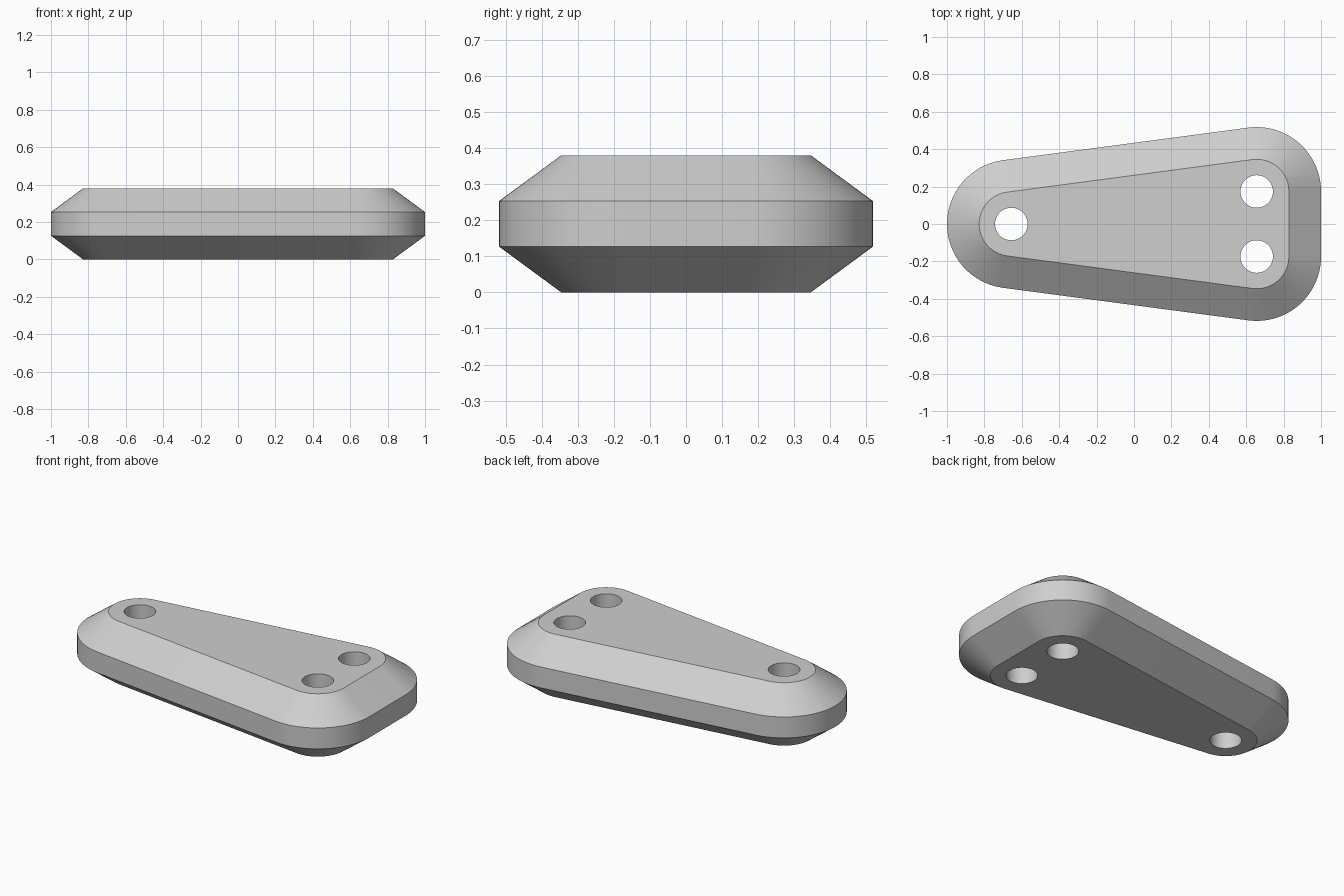
import bpy
import bmesh
from math import atan2, cos, sin, pi, radians

cube = bpy.data.objects.get("Cube")
if cube:
    bpy.data.objects.remove(cube, do_unlink=True)

# Hole centres, which are also the corner centres of the plate outline
END_X, SIDE_Y = 0.656, 0.174
CORNERS = [(END_X, -SIDE_Y), (END_X, SIDE_Y), (-END_X, 0)]
INNER, OUTER, HOLE = 0.172, 0.344, 0.087
HEIGHT = 0.38
STEPS = 28

grey = bpy.data.materials.new("light grey")
grey.use_nodes = True
colour = (0.62, 0.62, 0.62, 1)
grey.diffuse_color = colour
grey.node_tree.nodes["Principled BSDF"].inputs["Base Color"].default_value = colour


def outline(radius):
    """Rounded triangle: tangent arcs around the three corners."""
    tilt = pi / 2 + atan2(SIDE_Y, 2 * END_X)
    spans = [(-tilt, 0), (0, tilt), (tilt, 2 * pi - tilt)]
    points = []
    for (cx, cy), (start, end) in zip(CORNERS, spans):
        for i in range(STEPS + 1):
            a = start + (end - start) * i / STEPS
            points.append((cx + radius * cos(a), cy + radius * sin(a)))
    return points


# Plate body: four stacked outlines give the chamfered edge
bm = bmesh.new()
levels = [(INNER, 0), (OUTER, HEIGHT / 3), (OUTER, HEIGHT * 2 / 3), (INNER, HEIGHT)]
rings = [[bm.verts.new((x, y, z)) for x, y in outline(r)] for r, z in levels]
for low, high in zip(rings, rings[1:]):
    for i in range(len(low)):
        j = (i + 1) % len(low)
        bm.faces.new((low[i], low[j], high[j], high[i]))
bm.faces.new(rings[0][::-1])
bm.faces.new(rings[-1])
mesh = bpy.data.meshes.new("plate")
bm.to_mesh(mesh)
bm.free()
plate = bpy.data.objects.new("plate", mesh)
bpy.context.collection.objects.link(plate)
mesh.materials.append(grey)

# Three through holes
cutters = []
for x, y in CORNERS:
    bpy.ops.mesh.primitive_cylinder_add(vertices=48, radius=HOLE, depth=1,
                                        location=(x, y, HEIGHT / 2))
    cutter = bpy.context.object
    cutter.name = "hole_cutter"
    cutter.hide_render = True
    cutter.data.materials.append(grey)
    cutters.append(cutter)
    cut = plate.modifiers.new("hole", "BOOLEAN")
    cut.operation = "DIFFERENCE"
    cut.solver = "EXACT"
    cut.object = cutter

bpy.ops.object.select_all(action="DESELECT")
plate.select_set(True)
bpy.context.view_layer.objects.active = plate
for name in [m.name for m in plate.modifiers]:
    bpy.ops.object.modifier_apply(modifier=name)
for cutter in cutters:
    bpy.data.objects.remove(cutter, do_unlink=True)

# Smooth rounded walls, crisp chamfer edges
bpy.ops.object.shade_smooth_by_angle(angle=radians(25))
